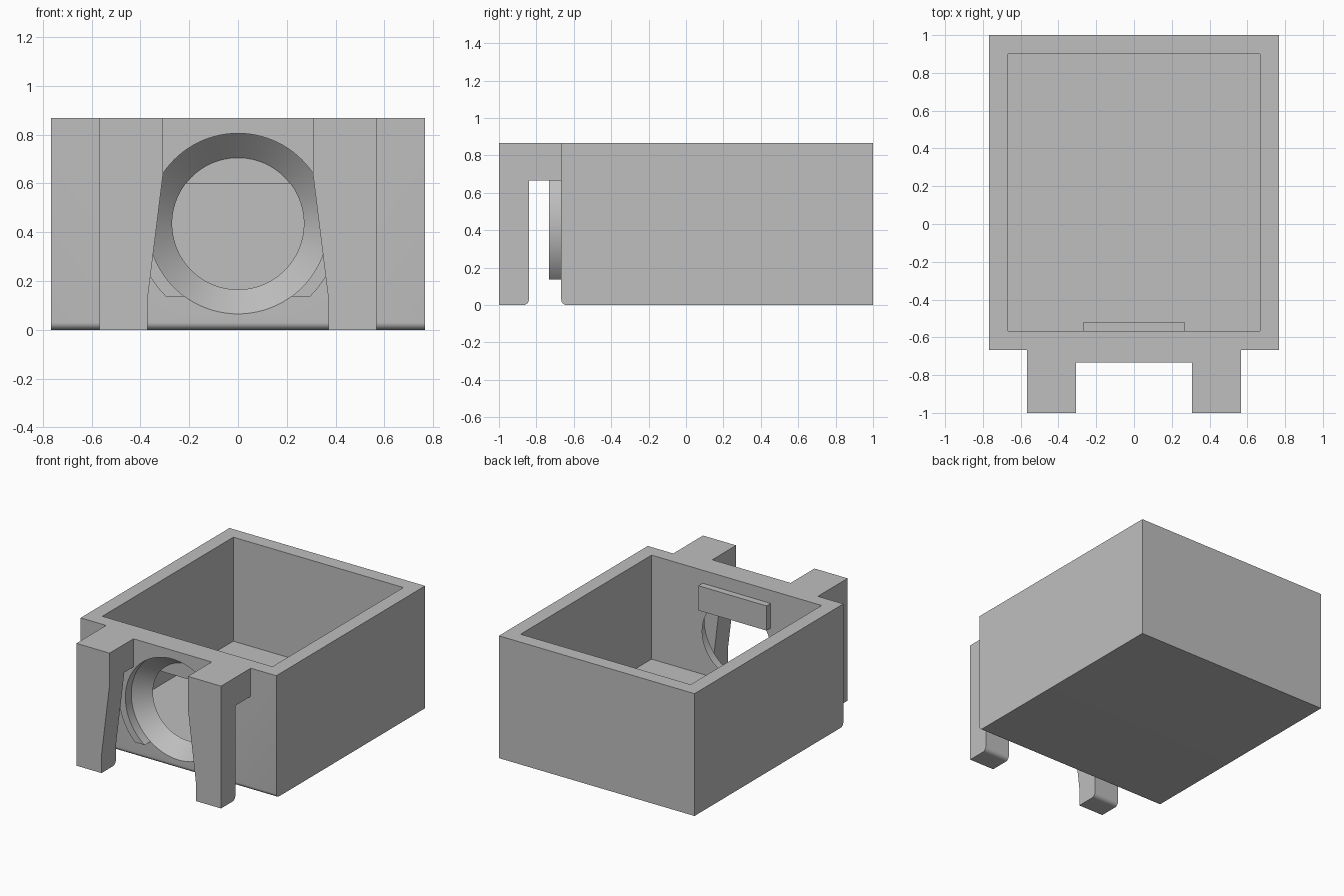
import bpy, bmesh
from math import sin, cos, asin, pi
from mathutils import Vector

cube = bpy.data.objects.get("Cube")
if cube:
    bpy.data.objects.remove(cube, do_unlink=True)

grey = bpy.data.materials.new("plain grey")
grey.use_nodes = True
COLOUR = (0.52, 0.52, 0.52, 1)
grey.diffuse_color = COLOUR
grey.node_tree.nodes["Principled BSDF"].inputs["Base Color"].default_value = COLOUR

HOLE_Z = 0.435
WALL_Y = -0.667   # outer face of the front wall
TOP = 0.867
SEGS = 96


def finish(name, bm):
    bmesh.ops.recalc_face_normals(bm, faces=bm.faces[:])
    mesh = bpy.data.meshes.new(name)
    bm.to_mesh(mesh)
    bm.free()
    mesh.materials.append(grey)
    obj = bpy.data.objects.new(name, mesh)
    bpy.context.collection.objects.link(obj)
    return obj


def prism(name, points, axis, start, end):
    """Extrude a 2D outline along x (points are y, z) or y (points are x, z)."""
    bm = bmesh.new()
    place = (lambda p: (start, p[0], p[1])) if axis == "x" else (lambda p: (p[0], start, p[1]))
    face = bm.faces.new([bm.verts.new(place(p)) for p in points])
    moved = bmesh.ops.extrude_face_region(bm, geom=[face])["geom"]
    shift = Vector((end - start, 0, 0) if axis == "x" else (0, end - start, 0))
    bmesh.ops.translate(bm, vec=shift, verts=[v for v in moved if isinstance(v, bmesh.types.BMVert)])
    return finish(name, bm)


def rect(a0, a1, b0, b1):
    return [(a0, b0), (a1, b0), (a1, b1), (a0, b1)]


def arc(ca, cb, r, start, end, n):
    return [(ca + r * cos(start + (end - start) * i / n),
             cb + r * sin(start + (end - start) * i / n)) for i in range(n + 1)]


def hole_cutter():
    """Round opening: straight through the bezel, then narrowing through the wall."""
    bm = bmesh.new()
    rings = []
    for r, y in ((0.37, -0.8), (0.37, WALL_Y), (0.27, -0.567), (0.27, -0.5)):
        rings.append([bm.verts.new((x, y, z)) for x, z in arc(0, HOLE_Z, r, 0, 2 * pi, SEGS)[:-1]])
    for lower, upper in zip(rings, rings[1:]):
        for i in range(SEGS):
            j = (i + 1) % SEGS
            bm.faces.new((lower[i], lower[j], upper[j], upper[i]))
    bm.faces.new(rings[0])
    bm.faces.new(rings[-1])
    return finish("hole_cutter", bm)


def cut(obj, *cutters):
    bpy.context.view_layer.objects.active = obj
    for cutter in cutters:
        cutter.hide_render = True
        mod = obj.modifiers.new("cut", "BOOLEAN")
        mod.operation = "DIFFERENCE"
        mod.solver = "EXACT"
        mod.object = cutter
        bpy.ops.object.modifier_apply(modifier=mod.name)
        bpy.data.objects.remove(cutter, do_unlink=True)


def smooth(obj):
    bpy.ops.object.select_all(action="DESELECT")
    obj.select_set(True)
    bpy.context.view_layer.objects.active = obj
    bpy.ops.object.shade_smooth_by_angle(angle=0.5)


# Open box with a rounded lower front edge
ROUND = 0.03
side = arc(WALL_Y + ROUND, ROUND, ROUND, pi, 1.5 * pi, 8) + [(1, 0), (1, TOP), (WALL_Y, TOP)]
box = prism("open_box", side, "x", -0.767, 0.767)
cavity = prism("cavity_cutter", rect(-0.567, 0.9, 0.13, 1), "x", -0.667, 0.667)
cut(box, cavity, hole_cutter())
smooth(box)

# Bezel: round pad with a flat bottom, merging into the bar above
PAD_R = 0.42
low = asin((0.137 - HOLE_Z) / PAD_R)
high = asin((0.667 - HOLE_Z) / PAD_R)
right = arc(0, HOLE_Z, PAD_R, low, high, 32) + [(0.36, 0.667), (0.36, TOP)]
bezel = prism("bezel", right + [(-x, z) for x, z in reversed(right)], "y", -0.733, WALL_Y)
cut(bezel, hole_cutter())
smooth(bezel)

# Hooked legs with a tapered inner side and a rounded lower back edge
BACK = -0.84
hook = [(-1, 0)] + arc(BACK - ROUND, ROUND, ROUND, -pi / 2, 0, 8)
hook += [(BACK, 0.667), (WALL_Y, 0.667), (WALL_Y, TOP), (-1, TOP)]
taper = [(0.307, 0.64), (0.37, 0.13), (0.37, -0.1), (0.2, -0.1), (0.2, 0.64)]
for name, s in (("left_leg", 1), ("right_leg", -1)):
    leg = prism(name, hook, "x", 0.307 * s, 0.567 * s)
    cut(leg, prism("taper_cutter", [(x * s, z) for x, z in taper], "y", -1.1, -0.75))
    smooth(leg)

# Small ledge on the inside of the front wall
prism("inner_ledge", rect(-0.267, 0.267, 0.6, 0.775), "y", -0.567, -0.52)
